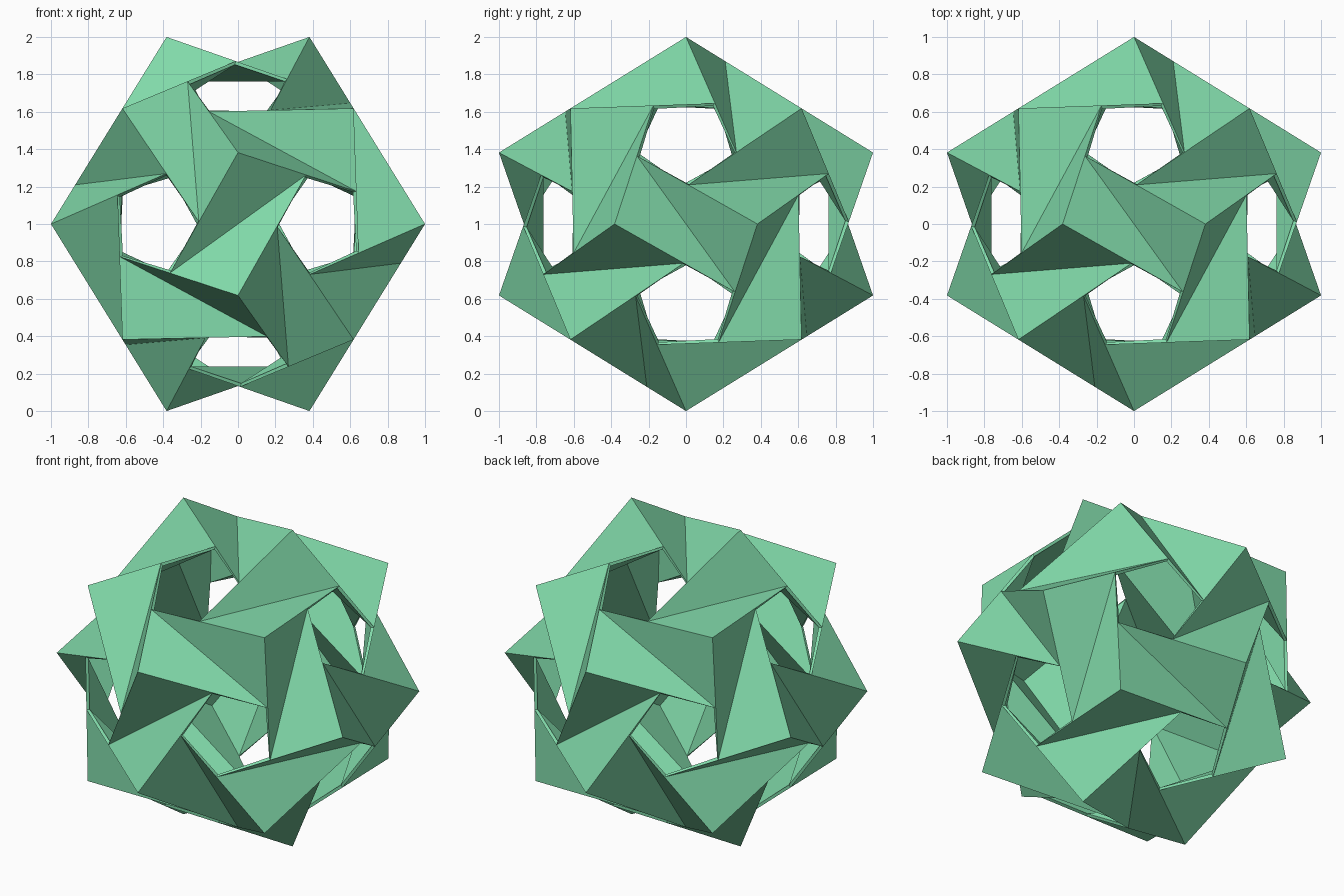
import bpy, bmesh, math
from mathutils import Vector

if "Cube" in bpy.data.objects:
    bpy.data.objects.remove(bpy.data.objects["Cube"])

G = (math.sqrt(5) - 1) / 2          # 0.618
TILT = math.radians(2.4)            # ridge swing away from the pentagram diagonal


def cyc(v):
    x, y, z = v
    return [Vector((x, y, z)), Vector((z, x, y)), Vector((y, z, x))]


# Corner points (dodecahedron) and the twelve opening axes
S = (-1, 1)
corners = [Vector((a * G, b * G, c * G)) for a in S for b in S for c in S]
axes = []
for a in S:
    for b in S:
        corners += cyc((a * G * G, 0, b))
        axes += [n.normalized() for n in cyc((0, a * G, b))]

# In each pentagon: clockwise corners, each with a ridge crossing its neighbours
pent_of_edge, near, far, rings = {}, {}, {}, []
for p, n in enumerate(axes):
    ring = sorted(range(20), key=lambda i: -corners[i].dot(n))[:5]
    mid = sum((corners[i] for i in ring), Vector()) / 5
    u = (corners[ring[0]] - mid).normalized()
    w = n.cross(u)
    ring.sort(key=lambda i: -math.atan2((corners[i] - mid).dot(w), (corners[i] - mid).dot(u)))
    rings.append(ring)
    ang = math.pi / 10 + TILT
    radius = (corners[ring[0]] - mid).length
    foot, half = radius * math.cos(ang), radius * math.sin(ang) * math.tan(math.pi / 5)
    for k, i in enumerate(ring):
        inward = (mid - corners[i]).normalized()
        side = inward.cross(n)
        if side.dot(corners[ring[(k + 1) % 5]] - corners[i]) < 0:
            side = -side
        d = inward * math.cos(ang) + side * math.sin(ang)
        near[p, i] = corners[i] + d * (foot - half)
        far[p, i] = corners[i] + d * (foot + half)
        pent_of_edge[i, ring[(k + 1) % 5]] = p

# Sixty flat facets, three around each corner
bm = bmesh.new()
for (i, j), q in pent_of_edge.items():
    p = pent_of_edge[j, i]
    pts = [corners[i], near[p, i], far[q, i], near[q, i]]
    f = bm.faces.new([bm.verts.new(v) for v in pts])
    f.normal_update()
    if f.normal.dot(f.calc_center_median()) < 0:
        f.normal_flip()
bmesh.ops.remove_doubles(bm, verts=bm.verts, dist=1e-4)
bmesh.ops.translate(bm, verts=bm.verts, vec=(0, 0, 1))

mesh = bpy.data.meshes.new("woven_star_shell")
bm.to_mesh(mesh)
bm.free()
shell = bpy.data.objects.new("woven_star_shell", mesh)
bpy.context.collection.objects.link(shell)

# Thin paper-like wall
wall = shell.modifiers.new("wall", 'SOLIDIFY')
wall.thickness = 0.02
wall.offset = -1

mat = bpy.data.materials.new("green")
mat.diffuse_color = (0.22, 0.70, 0.40, 1)
mat.use_nodes = True
mat.node_tree.nodes["Principled BSDF"].inputs["Base Color"].default_value = mat.diffuse_color
mesh.materials.append(mat)
